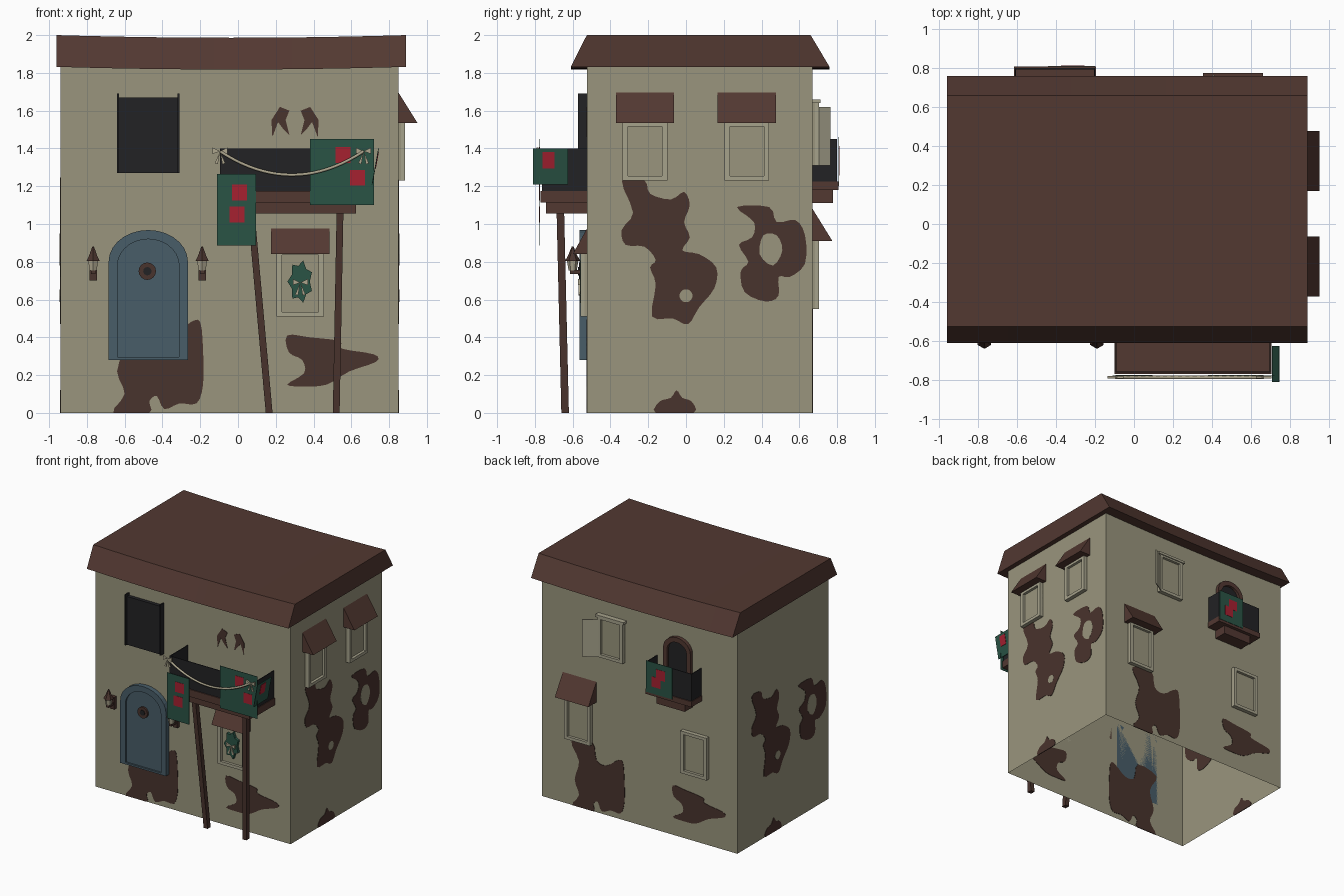
import bpy, bmesh, math
from mathutils import Matrix, Vector

old = bpy.data.objects.get("Cube")
if old:
    bpy.data.objects.remove(old, do_unlink=True)


def material(name, r, g, b):
    m = bpy.data.materials.new(name)
    m.use_nodes = True
    m.diffuse_color = (r, g, b, 1)
    m.node_tree.nodes["Principled BSDF"].inputs["Base Color"].default_value = (r, g, b, 1)
    return m


PLASTER = material("plaster", .32, .30, .205)
TRIM = material("light_trim", .38, .36, .26)
ROOF = material("roof_brown", .085, .04, .031)
WOOD = material("dark_wood", .066, .033, .026)
BLACK = material("black_iron", .016, .016, .018)
BLUE = material("door_blue", .065, .11, .14)
GREEN = material("banner_green", .023, .088, .06)
RED = material("banner_red", .38, .015, .03)
CREAM = material("rope_cream", .42, .38, .27)


# Each wall has its own frame: u to the right, v up, w outward
def wall_frame(u, w, origin):
    m = Matrix((u, (0, 0, 1), w)).transposed().to_4x4()
    m.translation = Vector(origin)
    return m


X0, X1, Y0, Y1, TOP = -.94, .85, -.525, .67, 1.84
FRONT = wall_frame((1, 0, 0), (0, -1, 0), (0, Y0, 0))
BACK = wall_frame((-1, 0, 0), (0, 1, 0), (0, Y1, 0))
RIGHT = wall_frame((0, 1, 0), (1, 0, 0), (X1, 0, 0))
LEFT = wall_frame((0, -1, 0), (-1, 0, 0), (X0, 0, 0))


def finish(name, bm, mat, frame=Matrix()):
    bm.transform(frame)
    bmesh.ops.recalc_face_normals(bm, faces=bm.faces)
    mesh = bpy.data.meshes.new(name)
    bm.to_mesh(mesh)
    bm.free()
    mesh.materials.append(mat)
    ob = bpy.data.objects.new(name, mesh)
    bpy.context.collection.objects.link(ob)
    return ob


def prism(frame, name, pts, w0, w1, mat):
    bm = bmesh.new()
    face = bm.faces.new([bm.verts.new((u, v, w0)) for u, v in pts])
    new = bmesh.ops.extrude_face_region(bm, geom=[face], use_keep_orig=True)["geom"]
    bmesh.ops.translate(bm, vec=(0, 0, w1 - w0), verts=[e for e in new if isinstance(e, bmesh.types.BMVert)])
    return finish(name, bm, mat, frame)


def box(frame, name, u0, u1, v0, v1, w0, w1, mat):
    return prism(frame, name, [(u0, v0), (u1, v0), (u1, v1), (u0, v1)], w0, w1, mat)


def hull(frame, name, pts, mat):
    bm = bmesh.new()
    for p in pts:
        bm.verts.new(p)
    bmesh.ops.convex_hull(bm, input=bm.verts)
    bmesh.ops.dissolve_limit(bm, angle_limit=.01, verts=bm.verts, edges=bm.edges)
    return finish(name, bm, mat, frame)


def cone(frame, name, u, v, w, r1, r2, h, mat):
    bm = bmesh.new()
    bmesh.ops.create_cone(bm, cap_ends=True, segments=6, radius1=r1, radius2=r2, depth=h)
    place = Matrix.Translation((u, v + h / 2, w)) @ Matrix.Rotation(-math.pi / 2, 4, "X")
    return finish(name, bm, mat, frame @ place)


def disc(u, v, r, n=16):
    return [(u + r * math.cos(i * math.tau / n), v + r * math.sin(i * math.tau / n)) for i in range(n)]


def arch(u, half, v0, spring, top, n=14):
    curve = [(u + half * math.cos(i * math.pi / n), spring + (top - spring) * math.sin(i * math.pi / n))
             for i in range(n + 1)]
    return [(u + half, v0)] + curve + [(u - half, v0)]


def blob(pts):
    # Closed smooth outline through the given points
    out, n = [], len(pts)
    for i in range(n):
        a, b, c, d = [Vector(pts[(i + k) % n]) for k in (-1, 0, 1, 2)]
        for t in (0, 1 / 3, 2 / 3):
            p = b + .5 * t * (c - a + t * (2 * a - 5 * b + 4 * c - d + t * (3 * b - a - 3 * c + d)))
            out.append((p.x, max(0, p.y)))
    return out


# Wall shell, open below
bm = bmesh.new()
corners = [(X0, Y0), (X1, Y0), (X1, Y1), (X0, Y1)]
rings = [[bm.verts.new((x, y, z)) for x, y in corners] for z in (0, TOP)]
for i in range(4):
    j = (i + 1) % 4
    bm.faces.new((rings[0][i], rings[0][j], rings[1][j], rings[1][i]))
finish("walls", bm, PLASTER)

# Sagging flat-topped roof
bm = bmesh.new()
sections = []
for i in range(13):
    t = i / 6 - 1
    sag = 1 - t * t
    sections.append([bm.verts.new((-.035 + .925 * t, y, z - sag * .014)) for y, z in
                     ((-.61, 1.832), (-.525, 2), (.66, 2), (.76, 1.832))])
for a, b in zip(sections, sections[1:]):
    for i in range(4):
        bm.faces.new((a[i], a[(i + 1) % 4], b[(i + 1) % 4], b[i]))
bm.faces.new(sections[0])
bm.faces.new(sections[-1])
roof = finish("roof", bm, ROOF)
bpy.context.view_layer.objects.active = roof
roof.select_set(True)
bpy.ops.object.shade_smooth_by_angle(angle=.5)
roof.select_set(False)

# Bare patches, repeated on opposite walls
door_patch = [(-.67, .53), (-.48, .57), (-.44, .43), (-.35, .41), (-.25, .48), (-.2, .48), (-.185, .33),
              (-.185, .15), (-.22, .05), (-.31, .05), (-.39, .02), (-.43, .09), (-.47, .06), (-.47, 0),
              (-.66, 0), (-.6, .1), (-.64, .22), (-.6, .38)]
low_patch = [(.26, .41), (.38, .4), (.54, .38), (.55, .34), (.72, .31), (.73, .27), (.59, .22), (.47, .15),
             (.35, .14), (.26, .15), (.35, .21), (.34, .28), (.27, .32)]
tall_patch = [(-.34, 1.23), (-.22, 1.23), (-.19, 1.16), (-.08, 1.13), (-.01, 1.17), (.02, 1.1), (-.01, 1.01),
              (.02, .93), (-.02, .86), (.07, .84), (.16, .77), (.15, .66), (.07, .56), (.01, .47), (-.07, .5),
              (-.18, .51), (-.16, .68), (-.19, .77), (-.16, .81), (-.22, .88), (-.32, .89), (-.34, .97),
              (-.28, 1.06)]
hook_patch = [(.27, 1.09), (.44, 1.09), (.48, 1.01), (.58, 1.02), (.63, .94), (.63, .79), (.55, .72), (.49, .72),
              (.49, .62), (.42, .59), (.31, .64), (.29, .75), (.33, .8), (.28, .89), (.35, .93), (.36, 1.01)]
base_patch = [(-.16, 0), (-.14, .06), (-.08, .08), (-.05, .12), (-.02, .08), (.03, .06), (.04, 0)]
hook_hole = [(.41, .94), (.48, .94), (.51, .86), (.46, .78), (.39, .84)]
long_walls = ((FRONT, 0, "front"), (BACK, X0 + .09 + .94, "back"))
short_walls = ((RIGHT, 0, "right"), (LEFT, -.145, "left"))
for walls, patches in ((long_walls, (door_patch, low_patch)),
                       (short_walls, (tall_patch, hook_patch, base_patch))):
    for frame, shift, side in walls:
        for p in patches:
            prism(frame, side + "_bare_patch", blob([(u + shift, v) for u, v in p]), -.003, .003, WOOD)
for frame, shift, side in short_walls:
    for p in (hook_hole, disc(0, .62, .035, 6)):
        prism(frame, side + "_plaster_spot", blob([(u + shift, v) for u, v in p]), -.004, .004, PLASTER)


# Windows with optional sloping hood
def window(frame, name, u, half, v0, v1, hood=None):
    box(frame, name + "_pane", u - half, u + half, v0, v1, 0, .012, PLASTER)
    for s in (-1, 1):
        a, b = sorted((u + s * half, u + s * (half - .028)))
        box(frame, name + "_side", a, b, v0, v1, 0, .034, TRIM)
    for v in (v0, v1 - .025):
        box(frame, name + "_rail", u - half, u + half, v, v + .025, 0, .034, TRIM)
    if hood:
        low, high, out = hood
        hull(frame, name + "_hood", [(u + s * .154, v, w) for s in (-1, 1)
                                     for v, w in ((high, 0), (low, 0), (low, out))], ROOF)


window(FRONT, "front_window", .33, .125, .51, .86, (.84, .975, .075))
window(RIGHT, "right_window_a", -.217, .118, 1.23, 1.54, (1.535, 1.695, .1))
window(RIGHT, "right_window_b", .322, .118, 1.23, 1.54, (1.535, 1.695, .1))
window(BACK, "back_hooded_window", -.507, .118, .55, .92, (.91, 1.08, .105))
window(BACK, "back_low_window", .56, .12, .55, .9)
window(BACK, "back_high_window", -.205, .115, 1.31, 1.65)
box(BACK, "back_window_crown", -.335, -.075, 1.64, 1.66, 0, .042, TRIM)
hull(BACK, "open_shutter", [(u + d, v, w) for u, w in ((-.32, .035), (-.42, .095))
                            for d in (0, .01) for v in (1.31, 1.62)], TRIM)

# Black shuttered window
box(FRONT, "shutter_panel", -.64, -.31, 1.27, 1.67, 0, .03, BLACK)
for u in (-.64, -.32):
    box(FRONT, "shutter_post", u, u + .01, 1.27, 1.69, 0, .047, BLACK)

# Arched door with round knocker
box(FRONT, "door_threshold", -.685, -.265, .28, .295, 0, .04, BLUE)
outer, inner = arch(-.475, .21, .28, .8, .968), arch(-.475, .163, .28, .78, .92)
prism(FRONT, "door_frame", outer + inner[::-1], 0, .04, BLUE)
prism(FRONT, "door_leaf", inner, 0, .026, BLUE)
prism(FRONT, "knocker_ring", disc(-.48, .75, .046), .02, .042, WOOD)
prism(FRONT, "knocker_centre", disc(-.48, .75, .022), .04, .046, BLACK)

# Wall lanterns
for u in (-.767, -.19):
    box(FRONT, "lantern_bracket", u - .02, u + .02, .7, .8, 0, .03, WOOD)
    box(FRONT, "lantern_arm", u - .012, u + .012, .735, .757, .02, .09, WOOD)
    cone(FRONT, "lantern_glass", u, .755, .075, .022, .03, .05, CREAM)
    cone(FRONT, "lantern_cap", u, .805, .075, .04, .018, .04, WOOD)
    cone(FRONT, "lantern_tip", u, .845, .075, .02, .004, .037, WOOD)


# Balconies: stepped floor and three thin railings
def balcony(frame, name, u0, u1, v0, v1, v2, depth, top):
    box(frame, name + "_corbel", u0 + .08, u1 - .08, v0, v1, 0, depth - .028, ROOF)
    box(frame, name + "_floor", u0, u1, v1, v2, 0, depth, ROOF)
    box(frame, name + "_front_rail", u0 + .005, u1 - .005, v2, top, depth - .014, depth - .008, BLACK)
    for u in (u0 + .005, u1 - .011):
        box(frame, name + "_side_rail", u, u + .006, v2, top, 0, depth - .008, BLACK)


balcony(FRONT, "front_balcony", -.1, .705, 1.055, 1.115, 1.175, .245, 1.4)
balcony(BACK, "back_balcony", .195, .615, 1.11, 1.18, 1.225, .137, 1.45)
outer, inner = arch(.405, .125, 1.22, 1.55, 1.66), arch(.405, .09, 1.22, 1.54, 1.62)
prism(BACK, "balcony_door_frame", outer + inner[::-1], 0, .03, ROOF)
prism(BACK, "balcony_door", inner, 0, .008, BLACK)

# Worn arch marks above the front balcony
for s in (-1, 1):
    mark = [(.03, 1.6), (.08, 1.62), (.125, 1.55), (.12, 1.46), (.09, 1.54), (.06, 1.5), (.03, 1.47), (.05, 1.55)]
    prism(FRONT, "arch_mark", [(.302 + s * u, v) for u, v in mark], 0, .003, WOOD)

# Leaning posts
for top, foot in ((.07, .165), (.54, .52)):
    hull(FRONT, "balcony_post", [(u + a, v, w + b) for u, v, w in ((top, 1.06, .14), (foot, 0, .115))
                                 for a in (-.018, .018) for b in (-.02, .02)], WOOD)


# Banners with red squares
def banner(frame, name, u0, u1, v0, v1, w, squares):
    box(frame, name, u0, u1, v0, v1, w, w + .003, GREEN)
    for u, v in squares:
        box(frame, name + "_square", u - .04, u + .04, v - .042, v + .042, w, w + .005, RED)


banner(FRONT, "left_banner", -.11, .095, .885, 1.265, .248, ((.008, 1.167), (-.005, 1.05)))
banner(FRONT, "right_banner", .38, .72, 1.1, 1.45, .248, ((.555, 1.365), (.633, 1.245)))
banner(BACK, "back_banner", .2, .44, 1.2, 1.46, .138, ((.335, 1.37), (.295, 1.3)))
for name, v0, v1, w0, w1, d, mat in (("side_banner", 1.21, 1.4, .1, .285, .004, GREEN),
                                     ("side_square", 1.295, 1.38, .17, .235, .007, RED)):
    hull(FRONT, name, [(.708 + (v - 1.21) * .18 + e, v, w) for v in (v0, v1) for w in (w0, w1)
                       for e in (0, d)], mat)


# Ribbon bows
def bow(u, v, w, s):
    for k in (-1, 1):
        prism(FRONT, "bow_loop", [(u, v), (u + k * s, v + .5 * s), (u + k * s, v - .35 * s)], w, w + .012, CREAM)
        prism(FRONT, "bow_tail", [(u, v), (u + k * .7 * s, v - 1.6 * s), (u + k * .3 * s, v - 1.7 * s)],
              w, w + .008, CREAM)


bow(-.095, 1.385, .255, .04)
bow(.665, 1.385, .255, .04)

# Rope garland between the bows
data = bpy.data.curves.new("garland", "CURVE")
data.dimensions = "3D"
data.bevel_depth, data.bevel_resolution = .009, 1
spline = data.splines.new("POLY")
spline.points.add(20)
for i, p in enumerate(spline.points):
    t = i / 10 - 1
    p.co = (*(FRONT @ Vector((.285 + .38 * t, 1.26 + .125 * t * t, .262))), 1)
rope = bpy.data.objects.new("garland", data)
bpy.context.collection.objects.link(rope)
bpy.context.view_layer.objects.active = rope
rope.select_set(True)
bpy.ops.object.convert(target="MESH")
rope = bpy.context.object
rope.data.materials.clear()
rope.data.materials.append(CREAM)

# Leafy wreath on the front window
leaf = [(.33 + (.05 + .018 * (i % 2)) * math.cos(a), .695 + (.085 + .03 * (i % 2)) * math.sin(a))
        for i, a in enumerate(k * math.tau / 14 for k in range(14))]
prism(FRONT, "wreath", leaf, .012, .035, GREEN)
bow(.33, .69, .035, .04)
